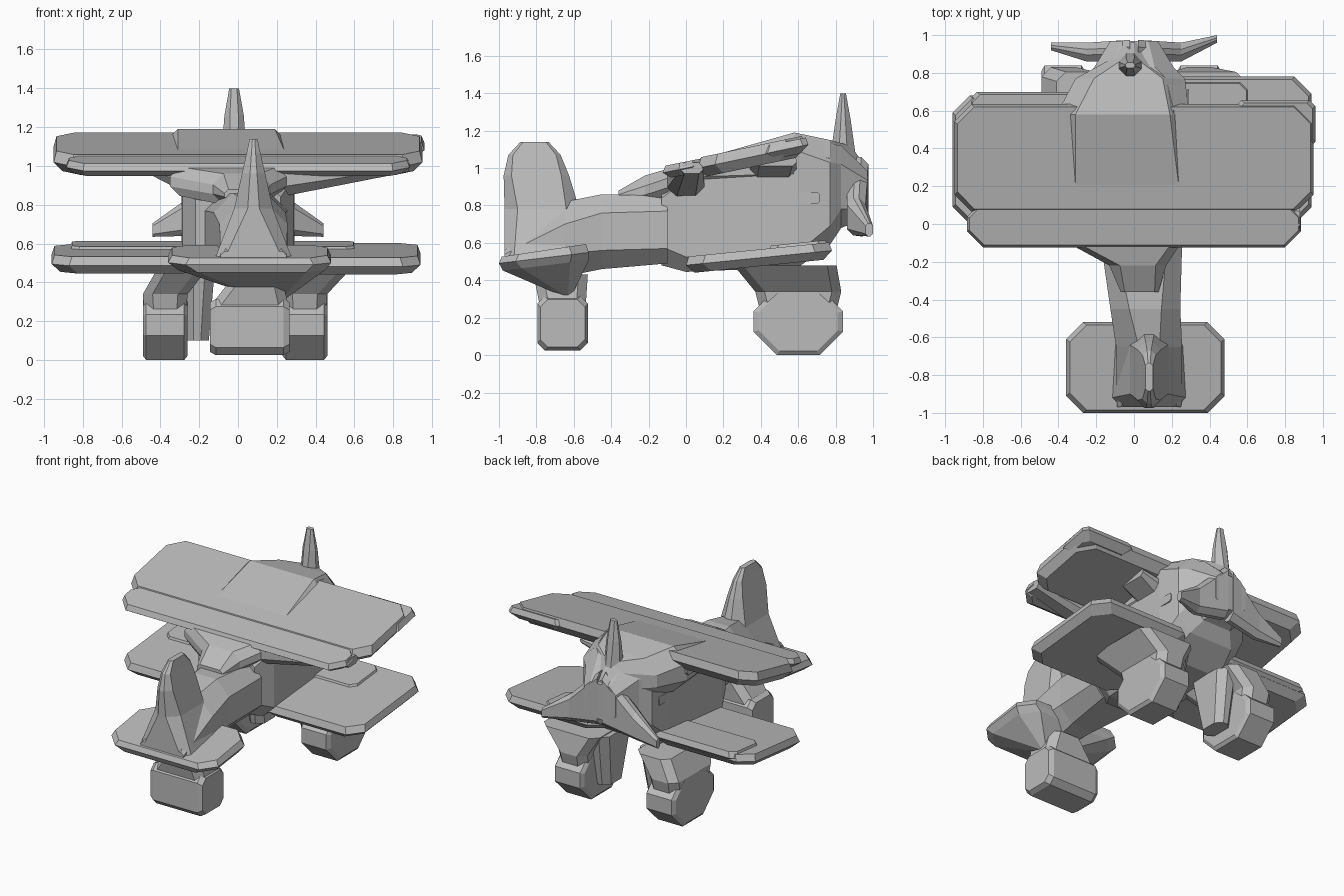
import bpy, bmesh
from mathutils import Vector

default_cube = bpy.data.objects.get("Cube")
if default_cube:
    bpy.data.objects.remove(default_cube, do_unlink=True)

shade = .5
grey = bpy.data.materials.new("plain grey")
grey.use_nodes = True
grey.diffuse_color = (shade, shade, shade, 1)
grey.node_tree.nodes["Principled BSDF"].inputs["Base Color"].default_value = grey.diffuse_color

SIDES = {"left": 1, "right": -1}
RIGHT, BACK, UP = Vector((1, 0, 0)), Vector((0, 1, 0)), Vector((0, 0, 1))


def ring_maker(across, along):
    """Return a function that draws a rectangle with clipped corners in one plane."""
    def ring(x=0, y=0, z=0, wide=1, deep=1, cut=.05, pitch=0):
        half_wide, half_deep = wide / 2, deep / 2
        clip = min(cut, wide * .35, deep * .35)
        points = []
        for sign_a, sign_b in ((1, 1), (-1, 1), (-1, -1), (1, -1)):
            corner = [(half_wide, half_deep - clip), (half_wide - clip, half_deep)]
            if sign_a != sign_b:
                corner.reverse()
            for a, b in corner:
                offset = across * a * sign_a + along * b * sign_b
                offset.z += pitch * offset.y
                points.append(Vector((x, y, z)) + offset)
        return points
    return ring


flat = ring_maker(RIGHT, BACK)
upright = ring_maker(RIGHT, UP)
sideways = ring_maker(BACK, UP)


def loft(name, *rings):
    """Skin a row of rings, cap both ends and link the result."""
    bm = bmesh.new()
    loops = [[bm.verts.new(point) for point in ring] for ring in rings]
    for first, second in zip(loops, loops[1:]):
        for i, vert in enumerate(first):
            bm.faces.new((first[i - 1], vert, second[i], second[i - 1]))
    bm.faces.new(loops[0])
    bm.faces.new(loops[-1])
    bmesh.ops.recalc_face_normals(bm, faces=bm.faces)
    mesh = bpy.data.meshes.new(name)
    bm.to_mesh(mesh)
    bm.free()
    mesh.materials.append(grey)
    part = bpy.data.objects.new(name, mesh)
    bpy.context.collection.objects.link(part)


def wing(name, x, y, z, wide, deep, thick, pitch, cut=.09):
    """Tilted slab with a bevelled underside and a slightly bevelled top."""
    layers = ((-thick / 2, .09), (0, 0), (thick / 2, .03))
    loft(name, *[flat(x=x, y=y, z=z + rise, wide=wide - inset, deep=deep - inset,
                      cut=cut, pitch=pitch) for rise, inset in layers])


def wheel(name, x, y, z, wide, long, tall, cut):
    """Blocky wheel with rounded shoulders."""
    shoulders = ((-1, .88), (-.85, 1), (.85, 1), (1, .88))
    loft(name, *[sideways(x=x + wide / 2 * step, y=y, z=z, wide=long * size,
                          deep=tall * size, cut=cut) for step, size in shoulders])


# Slim tail boom and deep front body
loft("tail_boom",
     upright(x=.08, y=-.97, z=.53, wide=.34, deep=.06),
     upright(x=.08, y=-.65, z=.62, wide=.35, deep=.4, cut=.12),
     upright(x=.06, y=-.45, z=.66, wide=.37, deep=.4, cut=.1),
     upright(x=.04, y=-.1, z=.67, wide=.43, deep=.36, cut=.08))
loft("front_body",
     upright(y=-.13, z=.71, wide=.44, deep=.46, cut=.1),
     upright(y=0, z=.73, wide=.57, deep=.57, cut=.08),
     upright(y=.6, z=.82, wide=.58, deep=.7, cut=.08),
     upright(y=.77, z=.86, wide=.54, deep=.54, cut=.1),
     upright(y=.83, z=.9, wide=.42, deep=.44, cut=.1),
     upright(y=.97, z=.86, wide=.25, deep=.25))

# Canopy fairing behind the upper wing
loft("canopy",
     upright(x=.03, y=-.36, z=.85, wide=.2, deep=.06),
     upright(x=.02, y=-.22, z=.88, wide=.3, deep=.16, cut=.08),
     upright(x=-.05, y=-.1, z=.92, wide=.6, deep=.15),
     upright(x=-.03, y=.1, z=.98, wide=.64, deep=.14))

# Cowl rising along the wing centre, then sloping to the propeller
loft("cowl_top",
     upright(x=-.03, y=.1, z=.98, wide=.66, deep=.15),
     upright(x=-.06, y=.58, z=1.03, wide=.7, deep=.32, cut=.1),
     upright(x=-.03, y=.77, z=1.01, wide=.56, deep=.28, cut=.15),
     upright(x=-.02, y=.88, z=1, wide=.18, deep=.24, cut=.08),
     upright(x=-.02, y=.96, z=.94, wide=.12, deep=.14))

# Upper wing in two steps, with a raised strip at the left tip
wing("upper_wing", x=0, y=.35, z=1.06, wide=1.9, deep=.57, thick=.11, pitch=.21)
wing("upper_wing_rear_strip", x=0, y=0, z=1, wide=1.77, deep=.25, thick=.07, pitch=.2)
wing("upper_wing_tip_strip", x=.75, y=.53, z=1.1, wide=.42, deep=.25, thick=.08, pitch=.21, cut=.03)

# Lower wings, deeper on the left side
for side, sign in SIDES.items():
    front = .73 + .05 * sign
    wing(side + "_lower_wing", x=.55 * sign - .01, y=front / 2, z=.52, wide=.8,
         deep=front, thick=.09, pitch=.1)
    reach = .54 - .13 * sign
    wing(side + "_lower_wing_strip", x=(.2 + reach / 2) * sign, y=.57 + .03 * sign,
         z=.56, wide=reach, deep=.32, thick=.08, pitch=.1, cut=.04)

for side, sign in SIDES.items():
    # Fairings and braces below the upper wing
    reach = .68 + .2 * sign
    loft(side + "_wing_fairing",
         sideways(x=.24 * sign, y=0, z=.93, wide=.2, deep=.17),
         sideways(x=reach * sign, y=.03, z=1, wide=.12, deep=.06))
    loft(side + "_wing_brace",
         sideways(x=.24 * sign, y=.46, z=1, wide=.26, deep=.14),
         sideways(x=.42 * sign, y=.48, z=1.04, wide=.22, deep=.06))

    # Main wheels with covers, flared on the left, and inner bracing
    axle = .36 * sign - .015
    flare = .35 + .09 * sign
    wheel(side + "_main_wheel", x=axle, y=.6, z=.18, wide=.23, long=.48, tall=.36, cut=.13)
    loft(side + "_leg_cover",
         flat(x=axle, y=.6, z=.26, wide=.22, deep=.42),
         flat(x=axle, y=.6, z=.34, wide=.23, deep=.46),
         flat(x=(.15 + flare / 2) * sign, y=.53, z=.48, wide=flare, deep=.55))
    loft(side + "_leg_brace",
         flat(x=.21 * sign, y=.57, z=.1, wide=.12, deep=.2),
         flat(x=.2 * sign, y=.57, z=.47, wide=.16, deep=.34))

    # Swept lower propeller blades
    loft(side + "_propeller_blade",
         sideways(x=.02 * sign, y=.92, z=.87, wide=.11, deep=.38),
         sideways(x=.25 * sign, y=.91, z=.74, wide=.1, deep=.2),
         sideways(x=.44 * sign, y=.96 + .02 * sign, z=.67, wide=.04, deep=.07))

    # Thin raised plates on the body sides
    loft(side + "_side_plate", *[sideways(x=edge * sign, y=.65, z=.84, wide=.13, deep=.06, cut=.01)
                                 for edge in (.283, .29)])

# Upper propeller blade
loft("top_propeller_blade",
     flat(x=-.02, y=.84, z=1.05, wide=.13, deep=.14),
     flat(x=-.02, y=.84, z=1.26, wide=.1, deep=.08),
     flat(x=-.02, y=.84, z=1.4, wide=.05, deep=.03))

# Tailplane narrowing to a keel below
loft("tailplane",
     flat(x=.18, y=-.64, z=.32, wide=.14, deep=.06),
     flat(x=.07, y=-.75, z=.48, wide=.76, deep=.46, pitch=.12, cut=.1),
     flat(x=.06, y=-.76, z=.52, wide=.84, deep=.48, pitch=.12, cut=.09),
     flat(x=.06, y=-.76, z=.56, wide=.8, deep=.45, pitch=.15, cut=.09))

# Fin: rounded top on a flared foot
loft("tail_fin",
     flat(x=.08, y=-.78, z=.52, wide=.4, deep=.38),
     flat(x=.08, y=-.77, z=.78, wide=.2, deep=.4, cut=.08),
     flat(x=.08, y=-.8, z=.96, wide=.12, deep=.35),
     flat(x=.08, y=-.81, z=1.07, wide=.07, deep=.28),
     flat(x=.08, y=-.81, z=1.14, wide=.04, deep=.15))

# Tail wheel and its stem
wheel("tail_wheel", x=.06, y=-.66, z=.17, wide=.41, long=.27, tall=.29, cut=.04)
loft("tail_stem",
     flat(x=.06, y=-.66, z=.28, wide=.4, deep=.25),
     flat(x=.1, y=-.67, z=.43, wide=.25, deep=.29))
